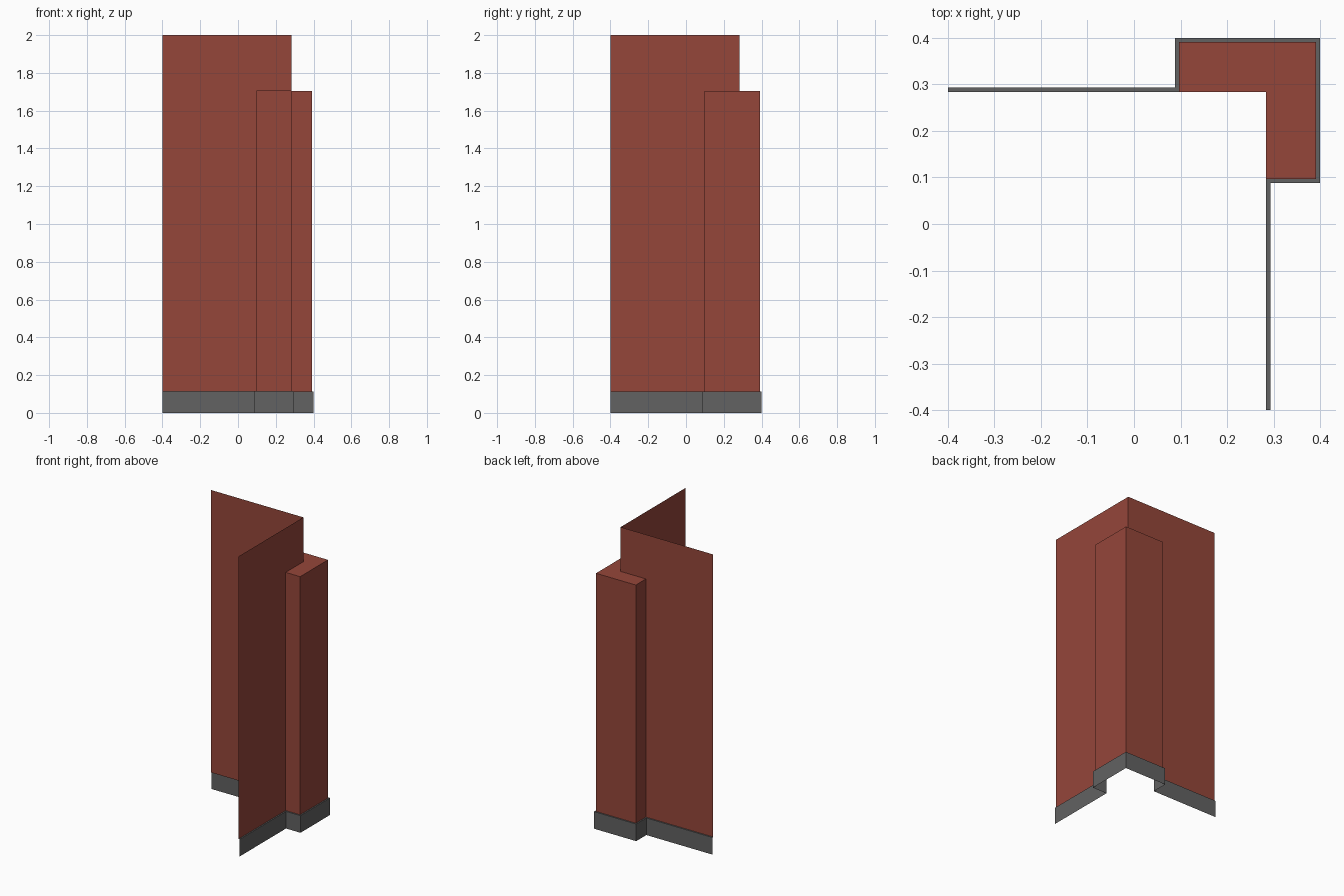
import bpy, bmesh

if "Cube" in bpy.data.objects:
    bpy.data.objects.remove(bpy.data.objects["Cube"])

W, A, B = 0.284, 0.097, 0.391    # wall plane, pilaster start, pilaster outer face
S, E = 0.009, -0.4               # skirting offset, free wall ends
H, P, T = 0.114, 1.704, 2.0      # skirting, pilaster and wall heights


def material(name, rgb):
    m = bpy.data.materials.new(name)
    m.diffuse_color = (*rgb, 1)
    m.use_nodes = True
    m.node_tree.nodes["Principled BSDF"].inputs["Base Color"].default_value = m.diffuse_color
    return m


def ribbon(bm, path, z0, z1):
    """Vertical sheet along a path, facing outward (left of travel)."""
    for (x0, y0), (x1, y1) in zip(path, path[1:]):
        quad = [(x0, y0, z0), (x0, y0, z1), (x1, y1, z1), (x1, y1, z0)]
        bm.faces.new([bm.verts.new(v) for v in quad])


def flat(bm, points, z):
    bm.faces.new([bm.verts.new((x, y, z)) for x, y in points])


def finish(bm, name, mat):
    bmesh.ops.remove_doubles(bm, verts=bm.verts[:], dist=1e-5)
    me = bpy.data.meshes.new(name)
    bm.to_mesh(me)
    bm.free()
    me.materials.append(mat)
    bpy.context.collection.objects.link(bpy.data.objects.new(name, me))


def outline(s):
    """Half of the plan outline, mirrored across the diagonal."""
    half = [(E, W + s), (A - s, W + s), (A - s, B + s), (B + s, B + s)]
    return half + [(y, x) for x, y in half[-2::-1]]


red = material("brick red", (0.30, 0.061, 0.042))
grey = material("stone grey", (0.122, 0.122, 0.122))
inner = outline(0)
outer = outline(S)

# Corner wall sheets, open behind the pilaster
bm = bmesh.new()
ribbon(bm, inner[:2], H, P)
ribbon(bm, inner[-2:], H, P)
ribbon(bm, [(E, W), (A, W), (W, W), (W, A), (W, E)], P, T)
finish(bm, "corner_wall", red)

# Hollow corner pilaster with a flat top
bm = bmesh.new()
ribbon(bm, inner[1:-1], H, P)
flat(bm, [(A, W), (W, W), (W, A), (B, A), (B, B), (A, B)], P)
finish(bm, "corner_pilaster", red)

# Skirting with a narrow ledge
bm = bmesh.new()
ribbon(bm, outer, 0, H)
for i in range(len(inner) - 1):
    flat(bm, [inner[i], inner[i + 1], outer[i + 1], outer[i]], H)
finish(bm, "skirting", grey)
